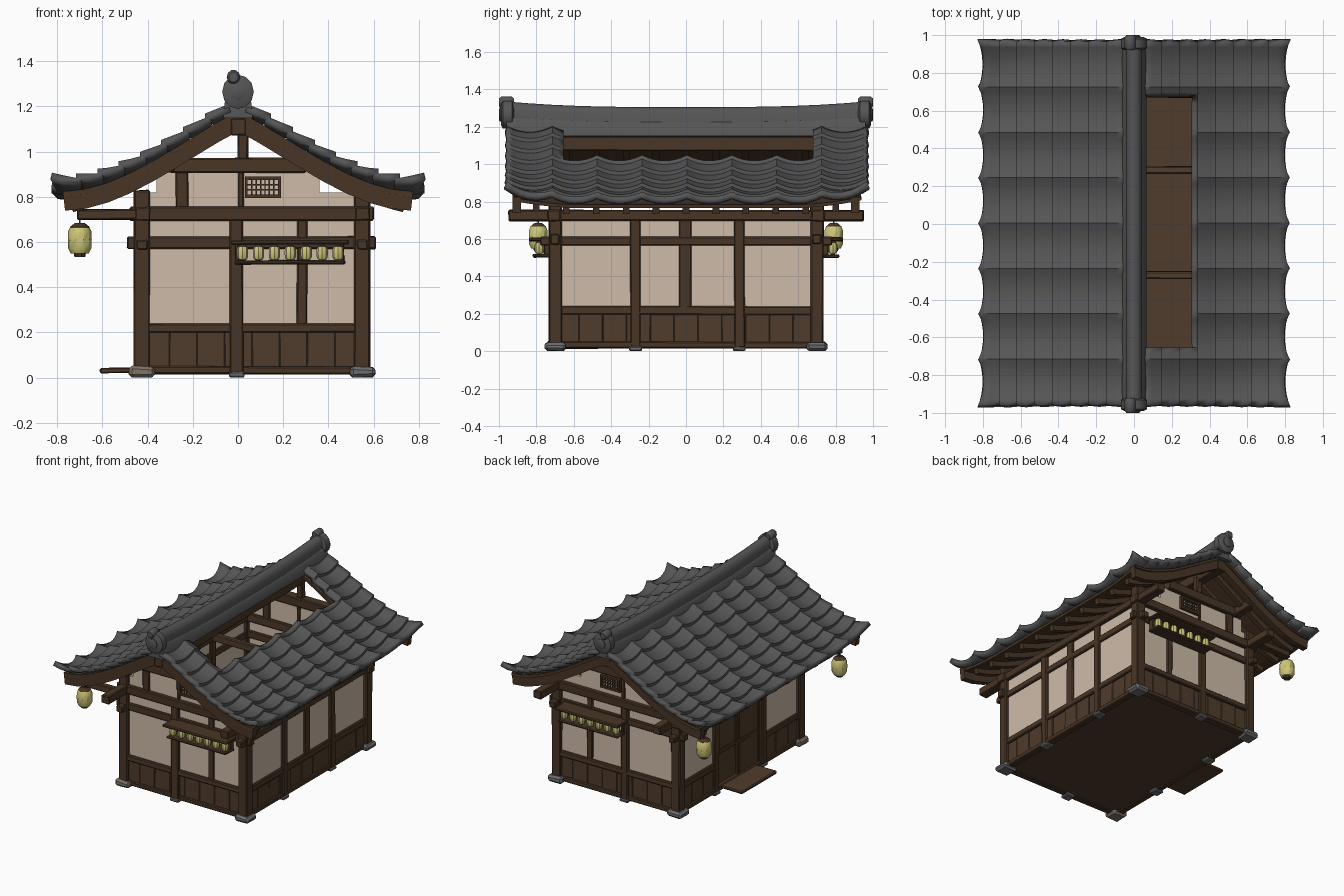
import bpy, bmesh, math, random
from mathutils import Vector

if "Cube" in bpy.data.objects:
    bpy.data.objects.remove(bpy.data.objects["Cube"])
random.seed(4)

def mat(name, c):
    m = bpy.data.materials.new(name)
    m.diffuse_color = (*c, 1)
    m.use_nodes = True
    m.node_tree.nodes["Principled BSDF"].inputs["Base Color"].default_value = m.diffuse_color
    return m

TILE = mat("grey roof tile", (0.092, 0.092, 0.094))
WOOD = mat("dark timber", (0.066, 0.036, 0.019))
BOARD = mat("brown boards", (0.078, 0.045, 0.025))
PLASTER = mat("cream plaster", (0.62, 0.50, 0.40))
PAPER = mat("yellow paper", (0.62, 0.57, 0.19))
STONE = mat("grey stone", (0.15, 0.15, 0.16))
WARM = mat("warm stone", (0.21, 0.17, 0.135))

def finish(name, bm, mats, smooth=None):
    me = bpy.data.meshes.new(name)
    bm.to_mesh(me)
    bm.free()
    for m in mats:
        me.materials.append(m)
    ob = bpy.data.objects.new(name, me)
    bpy.context.collection.objects.link(ob)
    if smooth:
        bpy.ops.object.select_all(action='DESELECT')
        ob.select_set(True)
        bpy.context.view_layer.objects.active = ob
        bpy.ops.object.shade_smooth_by_angle(angle=math.radians(smooth))
    return ob

def box(name, x0, x1, y0, y1, z0, z1, m=WOOD, bev=0.006, jit=0.003):
    bm = bmesh.new()
    bmesh.ops.create_cube(bm, size=1)
    for v in bm.verts:
        v.co = Vector(((x0 + x1) / 2 + v.co.x * (x1 - x0), (y0 + y1) / 2 + v.co.y * (y1 - y0),
                       (z0 + z1) / 2 + v.co.z * (z1 - z0)))
        v.co += Vector([random.uniform(-jit, jit) for _ in range(3)])
        v.co.z = max(v.co.z, 0)
    if bev:
        bmesh.ops.bevel(bm, geom=bm.edges[:], offset=bev, segments=1, affect='EDGES')
    return finish(name, bm, [m])

def loft(name, rings, m, smooth=None):
    # closed cross-sections joined into a capped solid
    bm = bmesh.new()
    vs = [[bm.verts.new(p) for p in r] for r in rings]
    n = len(rings[0])
    for a, b in zip(vs, vs[1:]):
        for i in range(n):
            bm.faces.new((a[i], a[(i + 1) % n], b[(i + 1) % n], b[i]))
    bm.faces.new(vs[0])
    bm.faces.new(vs[-1])
    bmesh.ops.recalc_face_normals(bm, faces=bm.faces[:])
    return finish(name, bm, [m], smooth)

# ---- roof curve
CURVE = [(0, 1.215), (0.05, 1.19), (0.15, 1.13), (0.27, 1.055), (0.45, 0.945), (0.6, 0.872), (0.72, 0.83), (0.85, 0.812)]

def prof(x, y):
    x = abs(x)
    for (a, za), (b, zb) in zip(CURVE, CURVE[1:]):
        if x <= b:
            z = za + (zb - za) * (x - a) / (b - a)
            break
    s = min(1, max(0, (abs(y) - 0.55) / 0.4))
    return z + 0.055 * (x / 0.82) ** 3 * s * s

Y0, COL = -0.955, 0.24
YS = [Y0 + COL * i / 8 for i in range(65)]
YS[54] = 0.68
ROWX = [0.045, 0.147, 0.243, 0.34, 0.434, 0.528, 0.622, 0.716, 0.795]

def in_hole(s, x, y):
    return s > 0 and x < 0.34 and -0.656 < y < 0.681

def sheet(name, s, pts, ys, fn, m, thick, smooth):
    bm = bmesh.new()
    g = [[bm.verts.new(fn(p, y)) for y in ys] for p in pts]
    for i in range(len(pts) - 1):
        for j in range(len(ys) - 1):
            if in_hole(s, (pts[i][0] + pts[i + 1][0]) / 2 - 1e-4, (ys[j] + ys[j + 1]) / 2):
                if pts[i][0] < 0.34:
                    continue
            q = (g[i][j], g[i + 1][j], g[i + 1][j + 1], g[i][j + 1])
            bm.faces.new(q if s > 0 else q[::-1])
    bmesh.ops.delete(bm, geom=[v for v in bm.verts if not v.link_faces], context='VERTS')
    ob = finish(name, bm, [m], smooth)
    mod = ob.modifiers.new("thickness", 'SOLIDIFY')
    mod.thickness = thick
    mod.offset = -1

for s, side in ((-1, "left"), (1, "right")):
    # overlapping tile courses with upturned column edges
    pts = [(a + (b - a) * t, t, b == ROWX[-1]) for a, b in zip(ROWX, ROWX[1:]) for t in (0, 0.5, 1)]

    def tile(p, y):
        x, t, last = p
        u = ((y - Y0) / COL) % 1
        cusp = abs(2 * u - 1) ** 2
        xx = x + (0.028 * cusp * t if last else 0)
        return (s * xx, y, prof(xx, y) - 0.014 + 0.03 * cusp + 0.02 * t)
    sheet(side + "_roof_tiles", s, pts, YS, tile, TILE, 0.035, 35)
    # boarding below the tiles
    sheet(side + "_roof_boarding", s, [(x,) for x in (0.0, 0.045, 0.147, 0.243, 0.34, 0.434, 0.528, 0.622, 0.7, 0.77)],
          YS[1:-1], lambda p, y: (s * p[0], y, prof(p[0], y) - 0.04), WOOD, 0.018, None)

def rafter(name, s, y, xa, xb, w, top, depth):
    xs = [xa + (xb - xa) * i / 8 for i in range(9)]
    loft(name, [[(s * x, y - w, prof(x, y) - top), (s * x, y + w, prof(x, y) - top),
                 (s * (x - 0.01), y + w, prof(x, y) - top - depth), (s * (x - 0.01), y - w, prof(x, y) - top - depth)]
                for x in xs], WOOD)

for s, side in ((-1, "left"), (1, "right")):
    for i in range(11):
        y = -0.8 + i * 0.16
        rafter(side + "_rafter", s, y, 0.36 if in_hole(s, 0.2, y) else 0.02, 0.74, 0.018, 0.055, 0.04)
    for y in (-0.905, 0.905):
        rafter(side + "_bargeboard", s, y, 0.0, 0.775, 0.022, 0.035, 0.085)
    # purlin under the slope
    if s < 0:
        box("left_purlin", -0.34, -0.28, -0.9, 0.9, 0.91, 0.97)
box("ridge_beam", -0.035, 0.035, -0.93, 0.93, 1.07, 1.15)

# ---- ridge: lower course, round cap, end ornaments
def ridge(name, half, z0, z1, n):
    rings = []
    for i in range(17):
        y = -0.96 + 0.12 * i
        up = 0.03 * (abs(y) / 0.96) ** 3
        rings.append([(half * math.cos(math.pi * k / n), y, z0 + (up if k % n else 0) + (z1 - z0) * math.sin(math.pi * k / n) ** 0.6)
                      if 0 < k < n else (half * (1 if k == 0 else -1), y, z0) for k in range(n + 1)])
    loft(name, rings, TILE, 40)
ridge("ridge_lower_course", 0.065, 1.15, 1.245, 6)
ridge("ridge_cap", 0.046, 1.215, 1.305, 8)

def disc(name, x, y, z, r, depth, seg):
    rings = [[(x + r * k * math.cos(2 * math.pi * i / seg), y + d * depth, z + r * 1.08 * k * math.sin(2 * math.pi * i / seg))
              for i in range(seg)] for d, k in ((-0.5, 0.7), (-0.35, 1), (0.35, 1), (0.5, 0.7))]
    loft(name, rings, TILE, 40)
for s in (-1, 1):
    disc("ridge_end_ornament", 0, s * 0.955, 1.265, 0.07, 0.07, 12)
    disc("ridge_end_curl", -0.02, s * 0.96, 1.33, 0.03, 0.08, 10)
    disc("ridge_end_boss", 0.0, s * 0.985, 1.265, 0.035, 0.03, 8)

# ---- timber frame
XL, XR, YW = -0.425, 0.55, 0.70
for x in (XL, XR):
    for y in (-YW, YW):
        box("corner_post", x - 0.035, x + 0.035, y - 0.035, y + 0.035, 0.04, 0.83)
        box("corner_stone", x - 0.057, x + 0.057, y - 0.055, y + 0.055, 0, 0.05,
            WARM if (x < 0 and y < 0) else STONE, 0.014, 0.005)
    for y in (-0.27, 0.285):
        box("side_post", x - 0.03, x + 0.03, y - 0.028, y + 0.028, 0.02, 0.72)
        box("side_pad_stone", x - 0.035, x + 0.035, y - 0.033, y + 0.033, 0, 0.025, STONE, 0.006)
    box("wall_plate", x - 0.03, x + 0.035, -0.95, 0.95, 0.695, 0.755)
    box("side_rail", x - 0.025, x + 0.025, -0.78, 0.78, 0.565, 0.61)
    for a, b in ([(-YW, -0.27), (0.285, YW)] if x < 0 else [(-YW, YW)]):
        box("side_sill", x - 0.025, x + 0.025, a, b, 0.195, 0.24)
        box("side_wall", x - 0.01, x + 0.01, a, b, 0.2, 0.72, PLASTER, 0, 0)
    box("side_ground_beam", x - 0.025, x + 0.025, -YW, YW, 0.015, 0.05)
box("right_batten", XR - 0.02, XR + 0.02, -0.035, 0.03, 0.22, 0.71)
box("door_lintel_wall", XL - 0.01, XL + 0.01, -0.27, 0.285, 0.59, 0.72, PLASTER, 0, 0)

# lower boarding
def boards(name, along_x, fixed, a, b, n):
    for i in range(n):
        p, q = a + (b - a) * i / n, a + (b - a) * (i + 1) / n
        f = fixed + random.uniform(-0.004, 0.004)
        r = (p, q, f - 0.013, f + 0.013) if along_x else (f - 0.013, f + 0.013, p, q)
        box(name, *r, 0.03, 0.205, BOARD, 0.003, 0.001)
boards("right_boards", False, XR, -YW, YW, 11)
boards("left_boards", False, XL, -YW, -0.27, 3)
boards("left_boards", False, XL, 0.285, YW, 3)

# sliding doors and step
for i, (a, b) in enumerate(((-0.245, 0.02), (0.0, 0.26))):
    x = XL + 0.012 * i
    box("door_leaf", x - 0.006, x + 0.006, a, b, 0.05, 0.57, BOARD, 0, 0)
    box("door_rail", x - 0.012, x + 0.012, a, b, 0.27, 0.30, WOOD, 0.003)
    for y in (a, b - 0.025):
        box("door_stile", x - 0.012, x + 0.012, y, y + 0.025, 0.05, 0.57, WOOD, 0.003)
box("door_step", -0.61, -0.43, -0.19, 0.22, 0.02, 0.045, BOARD)
box("floor", XL, XR, -YW, YW, 0.022, 0.045, BOARD, 0, 0)
for y in (-0.27, 0.285):
    box("cross_tie", XL, XR, y - 0.02, y + 0.02, 0.70, 0.75, BOARD)

# ---- lanterns
def lantern(name, x, y, z0, z1, r, seg):
    h = z1 - z0
    prf = [(0.45, 0), (0.5, 0.09), (0.75, 0.1), (0.97, 0.25), (1, 0.5), (0.97, 0.75), (0.8, 0.87), (0.82, 0.88), (0.4, 1)]
    bm = bmesh.new()
    vs = [[bm.verts.new((x + r * k * math.cos(2 * math.pi * i / seg), y + r * k * math.sin(2 * math.pi * i / seg), z0 + h * t))
           for i in range(seg)] for k, t in prf]
    for j in range(len(vs) - 1):
        for i in range(seg):
            f = bm.faces.new((vs[j][i], vs[j][(i + 1) % seg], vs[j + 1][(i + 1) % seg], vs[j + 1][i]))
            f.material_index = 0 if 1 <= j <= 5 else 1
    for v in (vs[0][::-1], vs[-1]):
        bm.faces.new(v).material_index = 1
    finish(name, bm, [PAPER, WOOD], 35)

# ---- both gable ends
for s, end in ((-1, "front"), (1, "back")):
    def g(name, x0, x1, z0, z1, o0, o1, m=WOOD, bev=0.006, jit=0.003):
        ya, yb = sorted((s * (YW + o0), s * (YW + o1)))
        box(end + "_" + name, x0, x1, ya, yb, z0, z1, m, bev, jit)
    g("wall", XL, XR, 0.2, 0.82, -0.01, 0.01, PLASTER, 0, 0)
    g("gable_wall", -0.36, 0.36, 0.82, 0.91, -0.01, 0.01, PLASTER, 0, 0)
    g("middle_post", -0.035, 0.022, 0.02, 0.72, -0.03, 0.034)
    g("pad_stone", -0.04, 0.028, 0, 0.025, -0.03, 0.04, STONE)
    g("ground_beam", XL, XR, 0.015, 0.05, -0.025, 0.025)
    g("sill", XL, XR, 0.2, 0.24, -0.025, 0.03)
    g("rail", -0.49, 0.61, 0.57, 0.625, -0.025, 0.025)
    g("tie_beam", -0.48, 0.6, 0.695, 0.755, -0.03, 0.04)
    g("collar_beam", -0.30, 0.30, 0.905, 0.972, -0.03, 0.04)
    g("king_post", 0.0, 0.045, 0.95, 1.10, -0.02, 0.025)
    g("short_post", -0.275, -0.22, 0.74, 0.92, -0.02, 0.025)
    g("centre_post", 0.0, 0.028, 0.74, 0.92, -0.02, 0.02)
    g("batten", 0.26, 0.305, 0.22, 0.70, -0.02, 0.022)
    boards(end + "_boards", True, s * YW, XL, XR, 8)
    # latticed vent
    for n, a, b, c, d in (("vent_top", 0.03, 0.19, 0.875, 0.89), ("vent_bottom", 0.03, 0.19, 0.795, 0.81),
                          ("vent_left", 0.03, 0.043, 0.8, 0.885), ("vent_right", 0.177, 0.19, 0.8, 0.885)):
        g(n, a, b, c, d, 0, 0.03, WOOD, 0, 0)
    for i in range(6):
        x = 0.061 + i * 0.0195
        g("vent_bar", x - 0.003, x + 0.003, 0.8, 0.885, 0.01, 0.018, WOOD, 0, 0)
    for z in (0.832, 0.853):
        g("vent_cross_bar", 0.04, 0.18, z - 0.003, z + 0.003, 0.01, 0.018, WOOD, 0, 0)
    # rack of small lanterns
    g("rack_roof", -0.03, 0.49, 0.588, 0.608, 0.0, 0.14)
    g("rack_shelf", -0.015, 0.475, 0.50, 0.518, 0.02, 0.12)
    for x in (-0.005, 0.46):
        g("rack_side", x - 0.008, x + 0.008, 0.51, 0.6, 0.02, 0.06, WOOD, 0.003)
    for i in range(7):
        lantern(end + "_small_lantern", 0.02 + i * 0.0705, s * 0.785, 0.515, 0.588, 0.025, 8)
    # hanging lantern on its arm
    g("lantern_arm", -0.71, XL, 0.70, 0.745, 0.065, 0.115)
    g("lantern_hook", -0.704, -0.696, 0.67, 0.71, 0.086, 0.094, WOOD, 0, 0)
    lantern(end + "_hanging_lantern", -0.70, s * 0.79, 0.535, 0.685, 0.053, 10)
